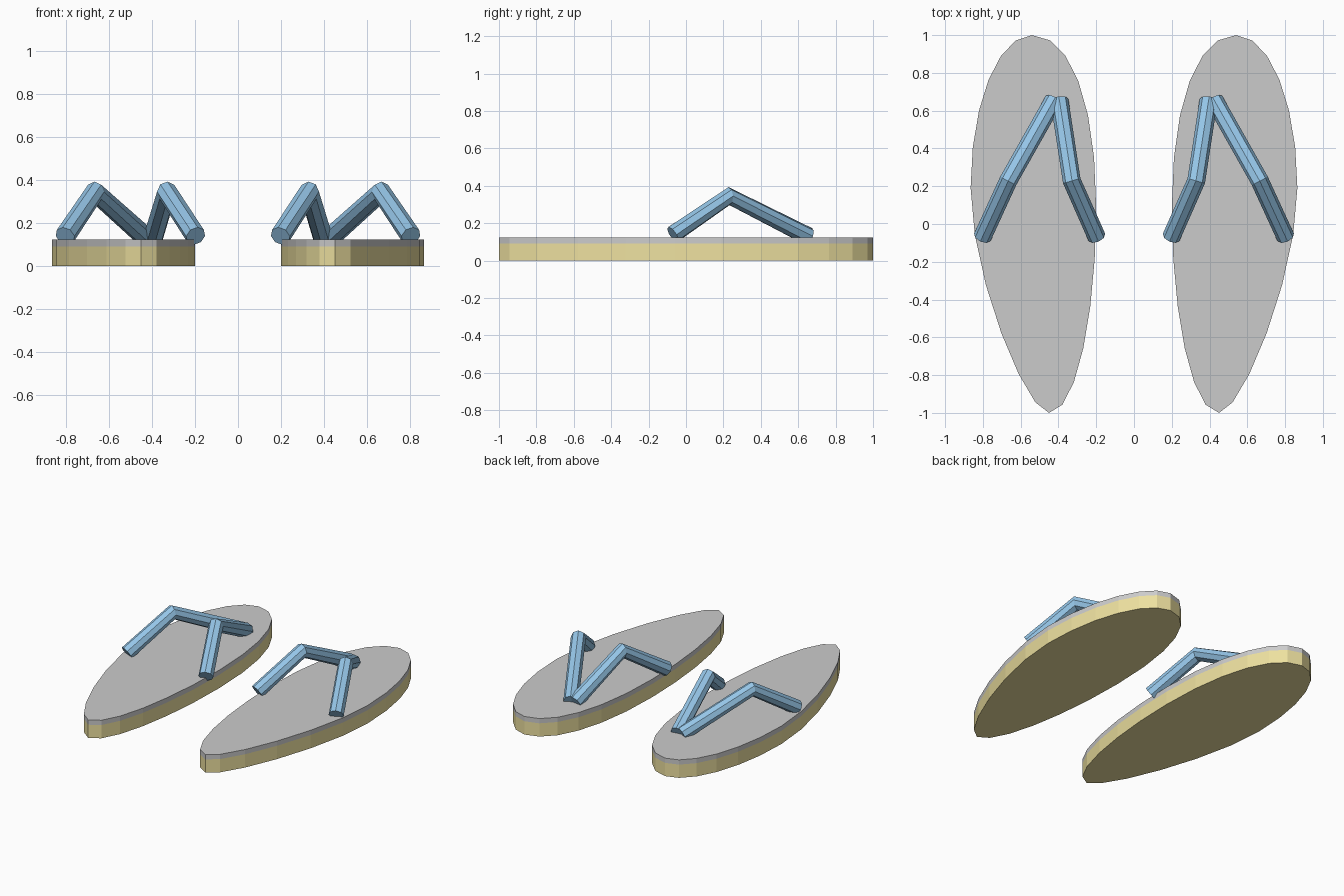
import bpy, bmesh
from mathutils import Vector
from mathutils.geometry import interpolate_bezier

if "Cube" in bpy.data.objects:
    bpy.data.objects.remove(bpy.data.objects["Cube"])


def material(name, color):
    m = bpy.data.materials.new(name)
    m.diffuse_color = color
    m.use_nodes = True
    m.node_tree.nodes["Principled BSDF"].inputs["Base Color"].default_value = m.diffuse_color
    return m


yellow = material("yellow_foam", (0.85, 0.75, 0.35, 1))
blue = material("blue_rubber", (0.30, 0.56, 0.80, 1))

# Sole outline: knot, outgoing handle, incoming handle, next knot
TOE, OUTER, HEEL, INNER = (0.54, 1), (0.865, 0.19), (0.45, -1), (0.2, 0.08)
QUARTERS = [
    (TOE, (0.72, 1), (0.865, 0.64), OUTER),
    (OUTER, (0.865, -0.27), (0.57, -1), HEEL),
    (HEEL, (0.30, -1), (0.2, -0.45), INNER),
    (INNER, (0.2, 0.66), (0.34, 1), TOE),
]


def outline(steps=7):
    pts = []
    for q in QUARTERS:
        pts += interpolate_bezier(*[Vector((x, y, 0)) for x, y in q], steps)[:-1]
    return pts


def slab(name, z0, z1, side, mat=None):
    bm = bmesh.new()
    face = bm.faces.new([bm.verts.new((side * p.x, p.y, z0)) for p in outline()])
    top = bmesh.ops.extrude_face_region(bm, geom=[face])["geom"]
    bmesh.ops.translate(bm, vec=(0, 0, z1 - z0),
                        verts=[v for v in top if isinstance(v, bmesh.types.BMVert)])
    bmesh.ops.recalc_face_normals(bm, faces=bm.faces)
    me = bpy.data.meshes.new(name)
    bm.to_mesh(me)
    bm.free()
    if mat:
        me.materials.append(mat)
    bpy.context.collection.objects.link(bpy.data.objects.new(name, me))


def strap(name, path, side):
    cu = bpy.data.curves.new(name, 'CURVE')
    cu.dimensions = '3D'
    cu.bevel_depth = 0.048
    cu.bevel_resolution = 2
    cu.use_fill_caps = True
    sp = cu.splines.new('POLY')
    sp.points.add(len(path) - 1)
    for p, (x, y, z) in zip(sp.points, path):
        p.co = (side * x, y, z, 1)
    sp.use_smooth = False
    cu.materials.append(blue)
    bpy.context.collection.objects.link(bpy.data.objects.new(name, cu))


for label, side in (("left", -1), ("right", 1)):
    # Foam sole and grey footbed
    slab(label + "_sole", 0, 0.092, side, yellow)
    slab(label + "_footbed", 0.092, 0.125, side)
    # Two bent straps meeting at the toe post
    strap(label + "_outer_strap",
          [(0.425, 0.655, 0.13), (0.665, 0.23, 0.345), (0.803, -0.07, 0.14)], side)
    strap(label + "_inner_strap",
          [(0.395, 0.655, 0.13), (0.33, 0.23, 0.345), (0.197, -0.07, 0.14)], side)
